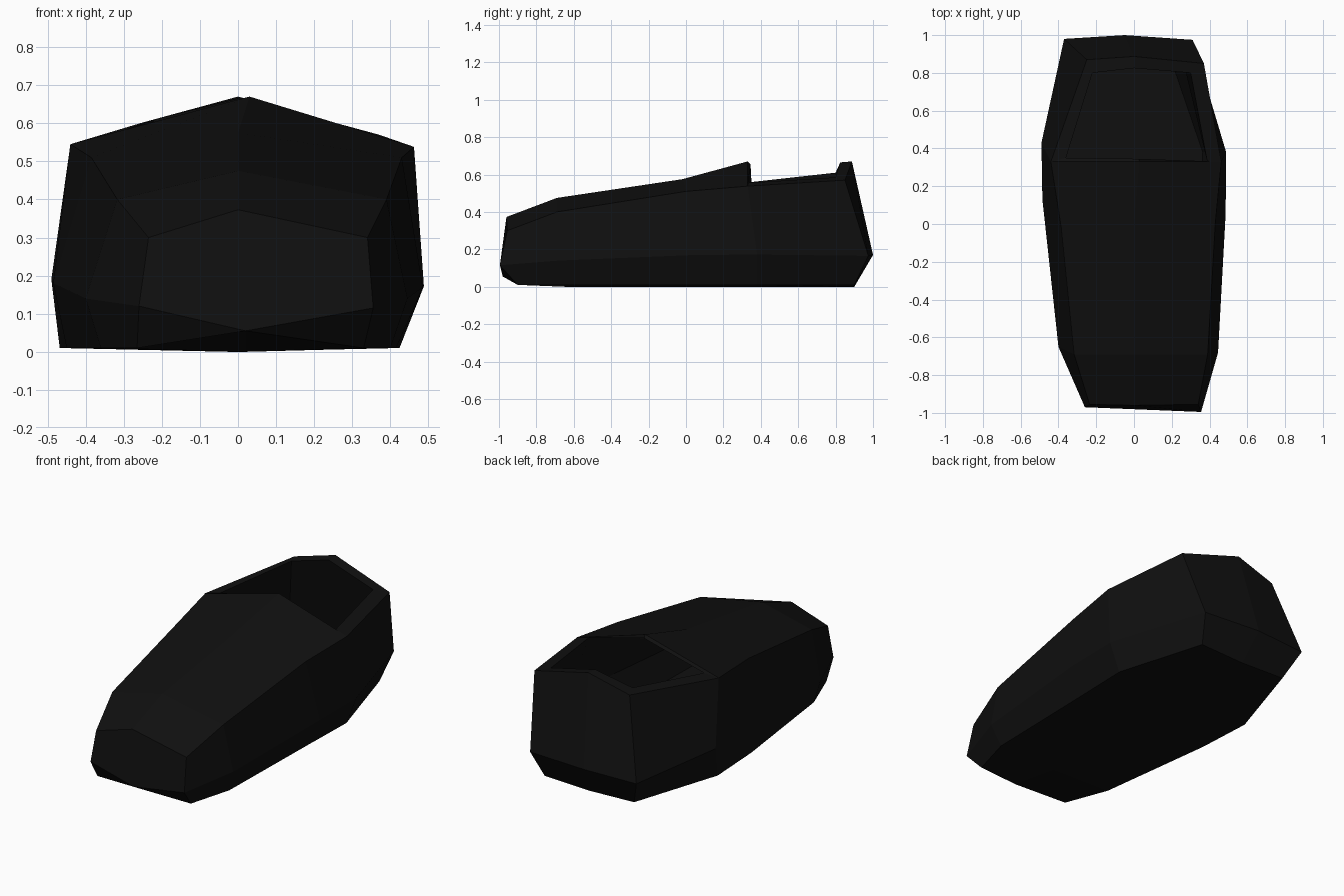
import bpy, bmesh
from mathutils import Vector

if "Cube" in bpy.data.objects:
    bpy.data.objects.remove(bpy.data.objects["Cube"])

black = bpy.data.materials.new("matte_black")
black.diffuse_color = (0.005, 0.005, 0.005, 1)
black.use_nodes = True
black.node_tree.nodes["Principled BSDF"].inputs["Base Color"].default_value = black.diffuse_color


def ring(top, mid, xl, xr, y):
    """Cross-section order: TL TC TR MR BR BC BL ML."""
    pts = [*top, mid[1], (xr, y, 0.01), ((xl + xr) / 2, y, 0.0), (xl, y, 0.01), mid[0]]
    return [Vector(p) for p in pts]


# Outer cross-sections from toe to heel
rings = [
    ring([(-.235, -.955, .30), (0, -.96, .373), (.34, -.955, .30)],
         [(-.26, -.97, .12), (.355, -.995, .115)], -.265, .33, -.9),
    ring([(-.317, -.69, .40), (0, -.69, .475), (.39, -.69, .40)],
         [(-.40, -.65, .14), (.445, -.68, .14)], -.36, .40, -.65),
    ring([(-.385, -.02, .51), (0, -.02, .575), (.43, 0, .51)],
         [(-.485, .13, .18), (.485, .05, .17)], -.45, .415, .05),
    ring([(-.44, .33, .545), (.03, .33, .67), (.462, .33, .538)],
         [(-.49, .43, .19), (.488, .38, .172)], -.468, .424, .38),
    ring([(-.25, .87, .602), (0, .887, .67), (.37, .85, .57)],
         [(-.37, .98, .165), (.31, .975, .165)], -.3, .27, .9),
]
rings[0][5] = Vector((.02, -.98, .055))
heel_mid = Vector((-.05, 1.0, .17))

# Inner cross-sections: shrunk copies, with the opening's inner rim placed by hand
WALL = 0.06


def shrink(r, dy):
    c = sum(r, Vector()) / 8
    return [p + Vector(((c.x - p.x) / max(abs(c.x - p.x), .2) * WALL, dy,
                        (c.z - p.z) / max(abs(c.z - p.z), .05) * WALL)) for p in r]


inner = [shrink(rings[1], 0), shrink(rings[2], 0), shrink(rings[3], 0), shrink(rings[4], -.07)]
inner[2][:3] = [Vector(p) for p in ((-.36, .35, .56), (.025, .345, .655), (.39, .32, .555))]
inner[3][:3] = [Vector(p) for p in ((-.22, .80, .61), (0, .825, .665), (.30, .80, .585))]

bm = bmesh.new()


def loft(sections):
    """Skin the sections, leaving the top of the last span open."""
    vs = [[bm.verts.new(p) for p in s] for s in sections]
    for i in range(len(vs) - 1):
        for j in range(8):
            if i == len(vs) - 2 and j < 2:
                continue
            k = (j + 1) % 8
            bm.faces.new((vs[i][j], vs[i][k], vs[i + 1][k], vs[i + 1][j]))
    return vs


def heel_cap(v, centre):
    m = bm.verts.new(centre)
    for q in ((0, 1, m, 7), (1, 2, 3, m), (m, 3, 4, 5), (7, m, 5, 6)):
        bm.faces.new([x if x is m else v[x] for x in q])


# Outer skin with toe face and heel
out = loft(rings)
a = out[0]
for f in ((0, 1, 2, 3, 5, 7), (3, 4, 5), (5, 6, 7)):
    bm.faces.new([a[i] for i in f])
heel_cap(out[4], heel_mid)

# Inner lining
lin = loft(inner)
bm.faces.new(lin[0])
heel_cap(lin[3], heel_mid + Vector((0, -.07, 0)))

# Rim joining outer skin and lining around the opening
loop = [(3, 0), (3, 1), (3, 2), (4, 2), (4, 1), (4, 0)]
for n in range(6):
    (i, j), (k, l) = loop[n], loop[(n + 1) % 6]
    bm.faces.new((out[i][j], out[k][l], lin[k - 1][l], lin[i - 1][j]))

bmesh.ops.recalc_face_normals(bm, faces=bm.faces)
me = bpy.data.meshes.new("shoe")
bm.to_mesh(me)
bm.free()
me.materials.append(black)
bpy.context.collection.objects.link(bpy.data.objects.new("shoe", me))
